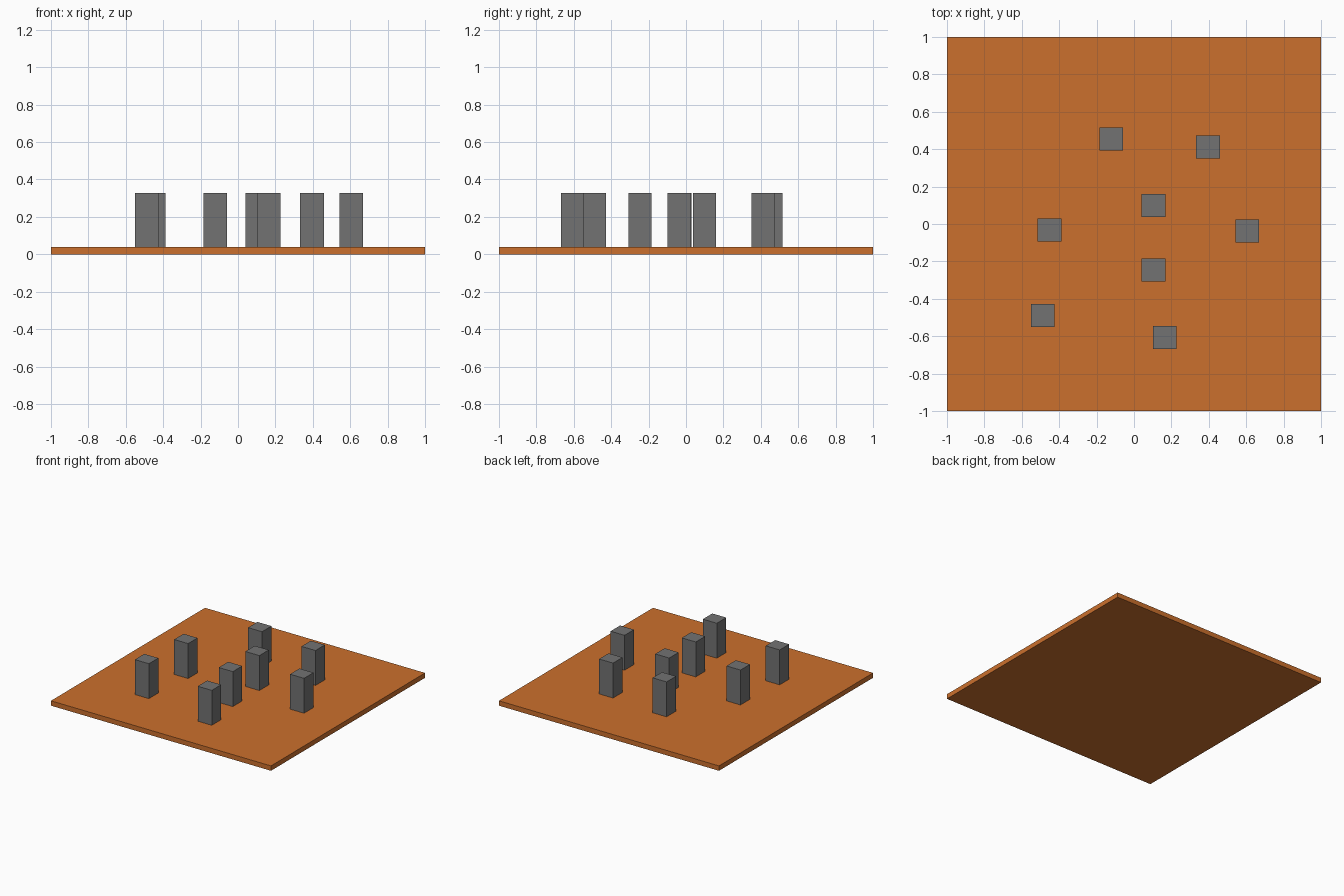
import bpy

if "Cube" in bpy.data.objects:
    bpy.data.objects.remove(bpy.data.objects["Cube"])


def material(name, rgb):
    mat = bpy.data.materials.new(name)
    mat.diffuse_color = (*rgb, 1.0)
    mat.use_nodes = True
    mat.node_tree.nodes["Principled BSDF"].inputs["Base Color"].default_value = mat.diffuse_color
    return mat


def box(name, centre, size, mat):
    bpy.ops.mesh.primitive_cube_add(size=1, location=centre)
    obj = bpy.context.object
    obj.name = name
    obj.scale = size
    bpy.ops.object.transform_apply(location=False, rotation=False, scale=True)
    obj.data.materials.append(mat)
    return obj


orange = material("orange", (0.60, 0.162, 0.026))
grey = material("grey", (0.17, 0.17, 0.17))

BASE_TOP = 0.04
PILLAR_TOP = 0.327

# Thin square floor slab
box("floor_slab", (0, 0, BASE_TOP / 2), (2, 2, BASE_TOP), orange)

# Scattered identical pillars standing on the slab
pillar_spots = [
    (-0.121, 0.455), (0.395, 0.412), (0.104, 0.099), (-0.452, -0.032),
    (0.606, -0.038), (0.104, -0.246), (-0.488, -0.490), (0.165, -0.606),
]
height = PILLAR_TOP - BASE_TOP
for i, (x, y) in enumerate(pillar_spots, 1):
    box(f"pillar_{i}", (x, y, BASE_TOP + height / 2), (0.127, 0.122, height), grey)
